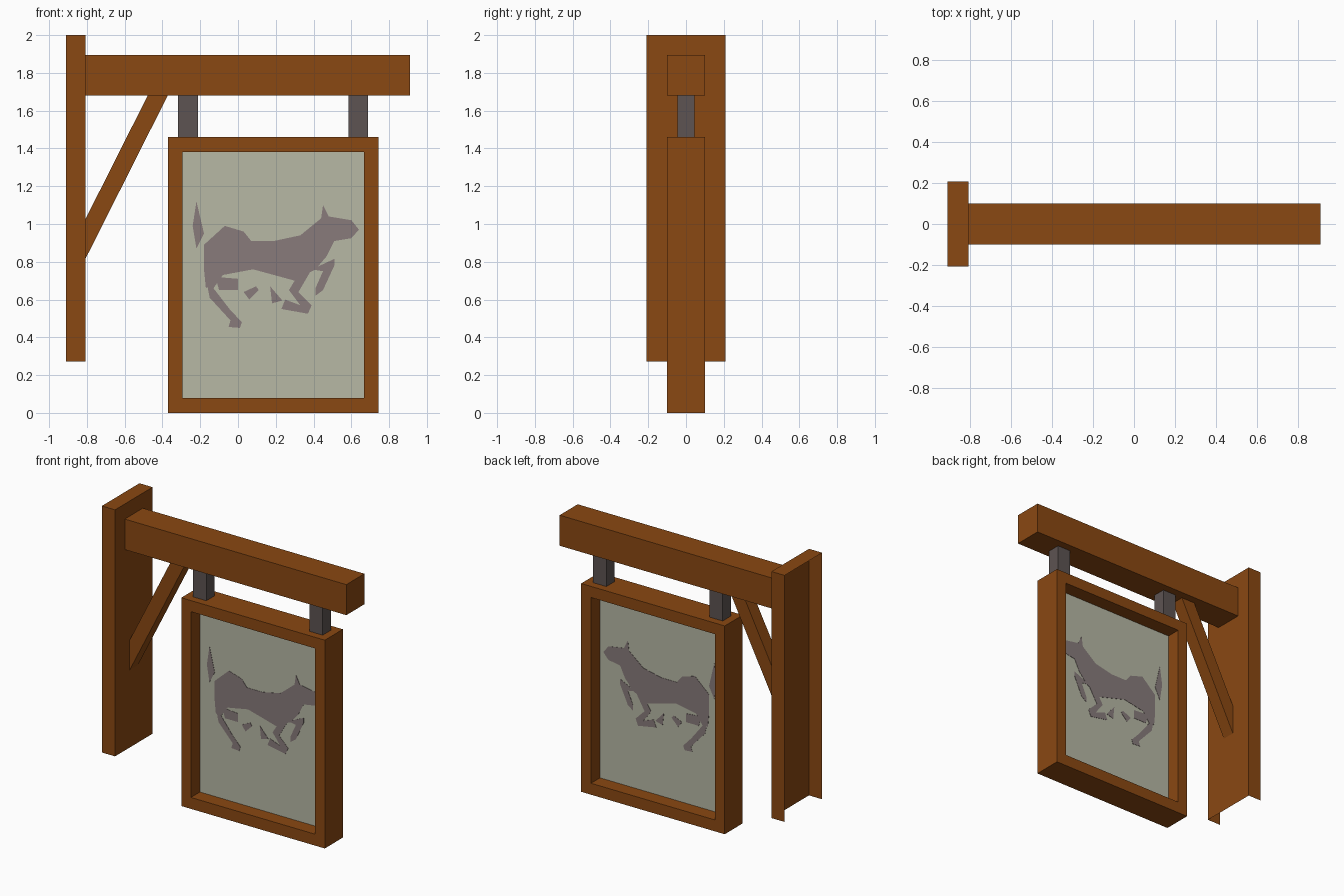
import bpy, bmesh
from mathutils import Vector

if "Cube" in bpy.data.objects:
    bpy.data.objects.remove(bpy.data.objects["Cube"])


def material(name, rgb):
    m = bpy.data.materials.new(name)
    m.diffuse_color = (*rgb, 1)
    m.use_nodes = True
    m.node_tree.nodes["Principled BSDF"].inputs["Base Color"].default_value = m.diffuse_color
    return m


WOOD = material("wood", (0.254, 0.065, 0.006))
IRON = material("iron", (0.109, 0.087, 0.084))
CREAM = material("cream", (0.474, 0.479, 0.376))
PAINT = material("paint", (0.246, 0.198, 0.198))


def finish(name, bm, mat):
    me = bpy.data.meshes.new(name)
    bm.to_mesh(me)
    bm.free()
    me.materials.append(mat)
    ob = bpy.data.objects.new(name, me)
    bpy.context.collection.objects.link(ob)
    return ob


def box(name, x, y, z, mat, open_sides=()):
    """Box from ranges; open_sides lists outward directions left without a face."""
    bm = bmesh.new()
    bmesh.ops.create_cube(bm, size=1)
    bm.normal_update()
    gone = [f for f in bm.faces if any(f.normal.dot(Vector(d)) > 0.9 for d in open_sides)]
    bmesh.ops.delete(bm, geom=gone, context='FACES_ONLY')
    for v in bm.verts:
        v.co = [(a + b) / 2 + c * (b - a) for c, (a, b) in zip(v.co, (x, y, z))]
    return finish(name, bm, mat)


def prisms(name, outlines, half, mat):
    """Extrude (x, z) outlines from y = -half to y = half."""
    bm = bmesh.new()
    for pts in outlines:
        front = [bm.verts.new((x, -half, z)) for x, z in pts]
        back = [bm.verts.new((x, half, z)) for x, z in pts]
        bm.faces.new(front)
        bm.faces.new(back[::-1])
        n = len(pts)
        for i in range(n):
            j = (i + 1) % n
            bm.faces.new((front[j], front[i], back[i], back[j]))
    bmesh.ops.recalc_face_normals(bm, faces=bm.faces)
    bmesh.ops.triangulate(bm, faces=[f for f in bm.faces if len(f.verts) > 4])
    return finish(name, bm, mat)


# Wall post is hollow: open at the wall side and underneath
box("wall_post", (-0.91, -0.808), (-0.208, 0.208), (0.272, 2.0), WOOD,
    [(-1, 0, 0), (0, 0, -1)])

# Horizontal beam and diagonal brace
box("beam", (-0.808, 0.91), (-0.1, 0.1), (1.68, 1.894), WOOD, [(-1, 0, 0)])
prisms("brace", [[(-0.808, 0.815), (-0.372, 1.68), (-0.478, 1.68), (-0.808, 1.025)]],
       0.046, WOOD)

# Hangers
for side, x in (("left", -0.317), ("right", 0.585)):
    box("hanger_" + side, (x, x + 0.104), (-0.046, 0.046), (1.46, 1.68), IRON)

# Sign frame: rectangular ring
outer = [(-0.37, 0), (0.743, 0), (0.743, 1.46), (-0.37, 1.46)]
inner = [(-0.295, 0.08), (0.667, 0.08), (0.667, 1.382), (-0.295, 1.382)]
bm = bmesh.new()
loops = [[bm.verts.new((x, y, z)) for x, z in ring]
         for ring, y in ((outer, -0.1), (inner, -0.1), (inner, 0.1), (outer, 0.1))]
for k in range(4):
    a, b = loops[k], loops[(k + 1) % 4]
    for i in range(4):
        j = (i + 1) % 4
        bm.faces.new((a[i], a[j], b[j], b[i]))
bmesh.ops.recalc_face_normals(bm, faces=bm.faces)
finish("sign_frame", bm, WOOD)

# Sign panel: single sheet in the middle of the frame
bm = bmesh.new()
bm.faces.new([bm.verts.new((x, 0, z)) for x, z in inner])
finish("sign_panel", bm, CREAM)

# Painted galloping horse, showing on both sides of the panel
body = [(-.18, .89), (-.07, .99), (.03, .96), (.07, .91), (.19, .91), (.33, .94),
        (.44, 1.03), (.45, 1.10), (.48, 1.04), (.60, 1.02), (.64, .97), (.60, .925),
        (.51, .91), (.47, .83), (.41, .76), (.30, .70), (.19, .73), (.08, .76),
        (-.08, .73), (-.17, .66), (-.18, .76)]
tail = [(-.22, 1.12), (-.18, .95), (-.22, .87), (-.24, .99)]
front_leg = [(.39, .76), (.51, .815), (.51, .78), (.45, .65), (.41, .62), (.41, .66), (.45, .75)]
bent_leg = [(.39, .76), (.32, .64), (.39, .57), (.37, .525), (.23, .55), (.25, .60),
            (.33, .57), (.27, .65), (.30, .70)]
lifted_hoof = [(.17, .67), (.235, .595), (.18, .58)]
hind_leg = [(-.18, .76), (-.08, .73), (-.13, .66), (-.045, .55), (.02, .48), (.01, .45),
            (-.05, .455), (-.04, .49), (-.15, .61)]
hind_leg_far = [(-.12, .72), (0, .71), (0, .65), (-.10, .65)]
hind_hoof = [(.03, .64), (.095, .67), (.11, .65), (.06, .60)]
prisms("painted_horse", [body, tail, front_leg, bent_leg, lifted_hoof, hind_leg,
                         hind_leg_far, hind_hoof], 0.002, PAINT)
